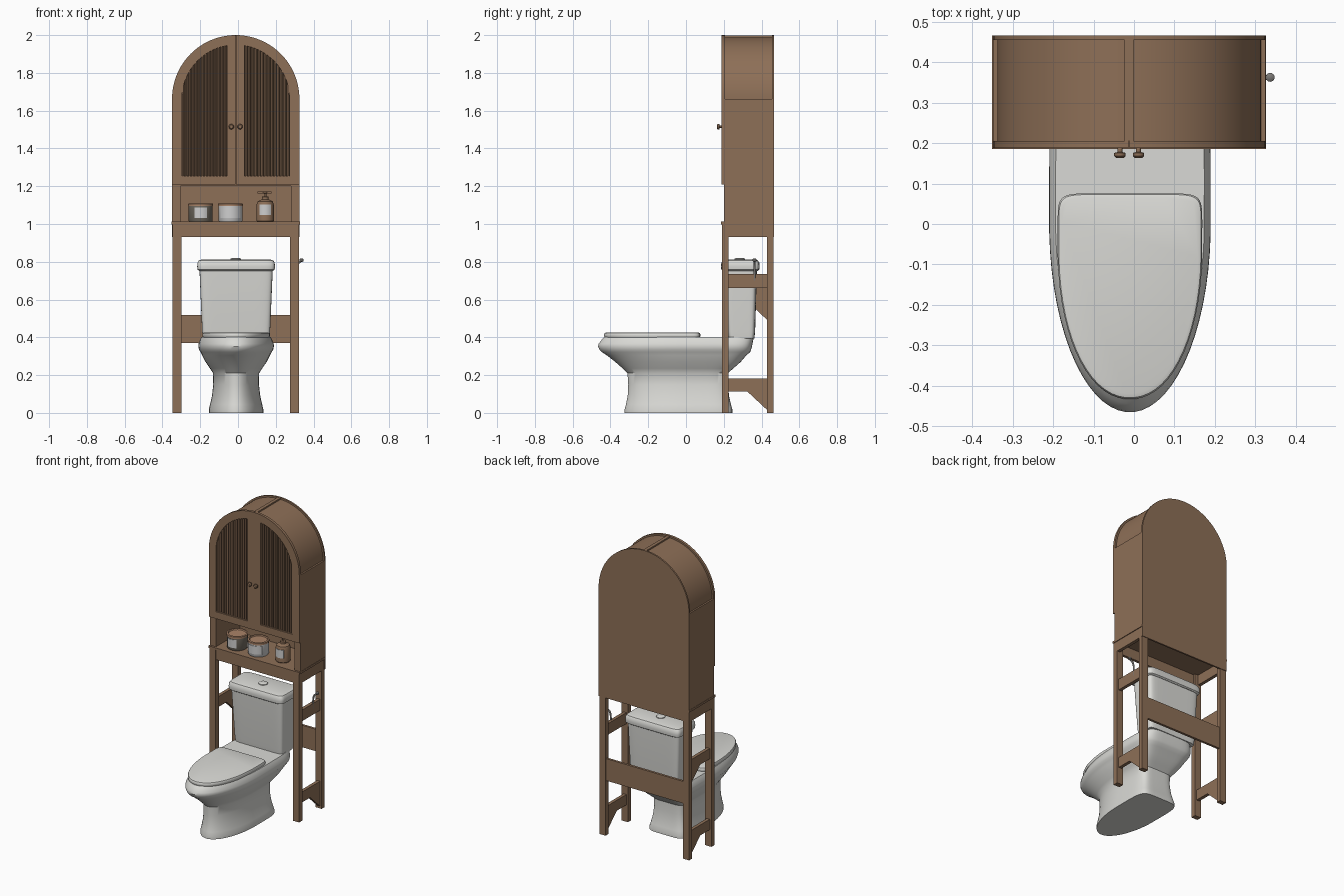
import bpy, bmesh, math
from math import cos, sin, pi, sqrt, radians
from mathutils import Vector

if "Cube" in bpy.data.objects:
    bpy.data.objects.remove(bpy.data.objects["Cube"])

CX = -0.012            # centre line of the furniture
R, SPRING = 0.337, 1.663   # arch radius and spring height


def material(name, rgb):
    m = bpy.data.materials.new(name)
    m.use_nodes = True
    m.diffuse_color = (*rgb, 1)
    m.node_tree.nodes["Principled BSDF"].inputs["Base Color"].default_value = (*rgb, 1)
    return m


WOOD = material("warm wood", (0.27, 0.16, 0.095))
GROOVE = material("dark wood", (0.10, 0.06, 0.035))
CERAMIC = material("white ceramic", (0.70, 0.70, 0.67))
METAL = material("grey metal", (0.20, 0.19, 0.18))
GLASS = material("taupe glass", (0.17, 0.15, 0.12))
PAPER = material("pale label", (0.62, 0.62, 0.62))
TAN = material("tan lid", (0.40, 0.23, 0.14))


def finish(name, bm, mats, smooth=False):
    bmesh.ops.recalc_face_normals(bm, faces=bm.faces)
    me = bpy.data.meshes.new(name)
    bm.to_mesh(me)
    bm.free()
    for m in mats:
        me.materials.append(m)
    ob = bpy.data.objects.new(name, me)
    bpy.context.collection.objects.link(ob)
    if smooth:
        bpy.ops.object.select_all(action="DESELECT")
        ob.select_set(True)
        bpy.context.view_layer.objects.active = ob
        bpy.ops.object.shade_smooth_by_angle(angle=radians(35))
    return ob


def box(name, x, y, z, mat=WOOD):
    bm = bmesh.new()
    bmesh.ops.create_cube(bm, size=1)
    for v in bm.verts:
        v.co = [CX + x[v.co.x > 0], y[v.co.y > 0], z[v.co.z > 0]]
    return finish(name, bm, [mat])


def extrude(bm, faces, vec):
    geo = bmesh.ops.extrude_face_region(bm, geom=faces)["geom"]
    bmesh.ops.translate(bm, vec=vec, verts=[g for g in geo if isinstance(g, bmesh.types.BMVert)])


def prism(name, pts, vec, mat=WOOD, smooth=False):
    bm = bmesh.new()
    f = bm.faces.new([bm.verts.new(p) for p in pts])
    extrude(bm, [f], vec)
    return finish(name, bm, [mat], smooth)


def arch(name, r, z0, y0, y1, n=48):
    pts = [(CX + r, y0, z0)]
    pts += [(CX + r * cos(pi * i / n), y0, SPRING + r * sin(pi * i / n)) for i in range(n + 1)]
    pts.append((CX - r, y0, z0))
    return prism(name, pts, (0, y1 - y0, 0), WOOD, True)


def loft(name, rings, mat, smooth=True):
    bm = bmesh.new()
    rows = [[bm.verts.new(p) for p in ring] for ring in rings]
    n = len(rows[0])
    for a, b in zip(rows, rows[1:]):
        for i in range(n):
            bm.faces.new((a[i], a[(i + 1) % n], b[(i + 1) % n], b[i]))
    bm.faces.new(rows[0])
    bm.faces.new(rows[-1])
    return finish(name, bm, [mat], smooth)


def section(w, front, back, z, mid, nf=2.0, nb=6.0, count=64):
    """Horizontal outline with a rounded nose and a squarer back."""
    pts = []
    for i in range(count):
        t = 2 * pi * (i + 0.5) / count
        c, s = cos(t), sin(t)
        e = 2 / (nb if s > 0 else nf)
        reach = back - mid if s > 0 else mid - front
        pts.append((CX + 0.002 + math.copysign(w * abs(c) ** e, c),
                    mid + math.copysign(reach * abs(s) ** e, s), z))
    return pts


def lathe(name, centre, profile, mat, axis="Z", n=32):
    """profile: list of (radius, distance along the axis)."""
    c = Vector(centre)
    rings = []
    for r, h in profile:
        ring = []
        for i in range(n):
            a, b = r * cos(2 * pi * i / n), r * sin(2 * pi * i / n)
            ring.append(c + Vector((a, b, h) if axis == "Z" else (a, -h, b)))
        rings.append(ring)
    return loft(name, rings, mat)


def label(name, centre, r, z0, z1, half):
    bm = bmesh.new()
    angs = [-pi / 2 + half * (i / 6 - 1) for i in range(13)]
    cols = [[bm.verts.new((centre[0] + r * cos(a), centre[1] + r * sin(a), z)) for z in (z0, z1)] for a in angs]
    for a, b in zip(cols, cols[1:]):
        bm.faces.new((a[0], b[0], b[1], a[1]))
    extrude(bm, bm.faces[:], (0, 0.003, 0))
    finish(name, bm, [PAPER], True)


# Arched cabinet body
arch("cabinet_body", 0.326, 1.2, 0.205, 0.456)
arch("back_panel", R, 0.93, 0.455, 0.466)
box("roof_strip", (-0.011, 0.011), (0.205, 0.456), (1.98, 1.998))

# Doors: frame ring and reeded panel on each side
INNER, LOW, RI = 0.047, 1.255, 0.285
for s, side in ((1, "left"), (-1, "right")):
    n = 24
    lim = math.acos(INNER / RI)
    outer = [(0.001, 1.208), (R, 1.208)] + [
        (max(0.001, R * cos(pi / 2 * i / n)), SPRING + R * sin(pi / 2 * i / n)) for i in range(n + 1)]
    inner = [(INNER, LOW), (RI, LOW)] + [
        (RI * cos(lim * i / n), SPRING + RI * sin(lim * i / n)) for i in range(n + 1)]
    bm = bmesh.new()
    vo, vi = ([bm.verts.new((CX + s * x, 0.188, z)) for x, z in ring] for ring in (outer, inner))
    for i in range(len(vo)):
        j = (i + 1) % len(vo)
        bm.faces.new((vo[i], vo[j], vi[j], vi[i]))
    extrude(bm, bm.faces[:], (0, 0.018, 0))
    finish(side + "_door_frame", bm, [WOOD], True)

    bm = bmesh.new()
    reeds = 14
    step = (RI - INNER) / reeds
    cols = []
    for k in range(reeds * 4 + 1):
        x = INNER + step * k / 4
        y = (0.203, 0.2, 0.194, 0.194)[k % 4]
        top = SPRING + sqrt(max(0, RI * RI - x * x))
        cols.append([bm.verts.new((CX + s * x, y, z)) for z in (LOW, top)])
    for k, (a, b) in enumerate(zip(cols, cols[1:])):
        f = bm.faces.new((a[0], b[0], b[1], a[1]))
        f.material_index = 1 if k % 4 == 0 else 0
    finish(side + "_door_reeds", bm, [WOOD, GROOVE])

    lathe(side + "_door_knob", (CX + s * 0.023, 0.188, 1.515),
          [(0.006, 0), (0.006, 0.01), (0.014, 0.012), (0.014, 0.02), (0.009, 0.025)], WOOD, "Y", 20)

    # Cabinet sides and niche sides
    xs = lambda a, b: tuple(sorted((s * a, s * b)))
    box(side + "_cabinet_side", xs(0.31, R), (0.204, 0.456), (1.2, SPRING))
    box(side + "_niche_side", xs(0.292, R), (0.2, 0.456), (1.0, 1.21))

    # Legs and side rails
    for part, y in (("front", (0.19, 0.224)), ("back", (0.43, 0.462))):
        box(f"{side}_{part}_leg", xs(0.288, 0.334), y, (0, 1.0))
    box(side + "_top_apron", xs(0.312, 0.334), (0.22, 0.435), (0.93, 1.0))
    top_z = 0.735 if s > 0 else 0.66
    braces = [("lower", 0.183, 0.1)]
    if s > 0:
        box("left_upper_rail", xs(0.3, 0.322), (0.22, 0.435), (top_z - 0.075, top_z))
    else:
        braces.append(("upper", top_z, 0.1))
    for part, z, drop in braces:
        pts = [(0.22, z), (0.432, z), (0.432, z - 0.07 - drop), (0.325, z - 0.07), (0.22, z - 0.07)]
        prism(f"{side}_{part}_brace", [(CX + s * 0.3, y, h) for y, h in pts], (s * 0.022, 0, 0))

# Shelf and cross rails
box("shelf", (-0.339, 0.339), (0.186, 0.466), (0.998, 1.012))
box("front_apron", (-0.29, 0.29), (0.192, 0.21), (0.93, 1.0))
box("back_rail", (-0.29, 0.29), (0.442, 0.458), (0.37, 0.518))

# Toilet bowl, from the foot up to the rim
bowl = [(0.144, -0.325, 0.245, 0), (0.144, -0.325, 0.245, 0.02), (0.138, -0.318, 0.238, 0.045),
        (0.128, -0.309, 0.228, 0.09), (0.121, -0.306, 0.222, 0.15), (0.122, -0.31, 0.222, 0.21),
        (0.138, -0.335, 0.25, 0.235), (0.162, -0.375, 0.29, 0.27), (0.18, -0.42, 0.32, 0.305),
        (0.188, -0.446, 0.34, 0.322), (0.197, -0.458, 0.345, 0.335), (0.2, -0.466, 0.35, 0.352),
        (0.199, -0.463, 0.352, 0.366), (0.19, -0.445, 0.357, 0.39), (0.184, -0.435, 0.357, 0.401)]
loft("toilet_bowl", [section(w, f, b, z, 0.0) for w, f, b, z in bowl], CERAMIC)

# Seat lid
lid = [(0.176, -0.43, 0.074, 0.398), (0.179, -0.434, 0.076, 0.405), (0.179, -0.434, 0.076, 0.416),
       (0.176, -0.43, 0.073, 0.423), (0.168, -0.42, 0.066, 0.426)]
loft("seat_lid", [section(w, f, b, z, -0.06, 2.1, 9) for w, f, b, z in lid], CERAMIC)

# Tank, tank lid and flush button
tank = [(0.176, 0.225, 0.362, 0.395), (0.18, 0.22, 0.366, 0.43), (0.194, 0.2, 0.376, 0.76)]
loft("tank", [section(w, f, b, z, 0.29, 9, 9) for w, f, b, z in tank], CERAMIC)
cover = [(0.196, 0.195, 0.38, 0.752), (0.204, 0.187, 0.388, 0.758), (0.206, 0.185, 0.39, 0.775),
         (0.204, 0.187, 0.388, 0.795), (0.197, 0.194, 0.381, 0.807), (0.185, 0.206, 0.369, 0.811)]
loft("tank_lid", [section(w, f, b, z, 0.288, 9, 9) for w, f, b, z in cover], CERAMIC)
lathe("flush_button", (CX, 0.285, 0.81), [(0.028, 0), (0.028, 0.006), (0.022, 0.009)], CERAMIC)

# Jars and pump bottle in the niche
Z = 1.012
jar = [(0.06, 0), (0.064, 0.006), (0.064, 0.085)]
rim = [(0.066, 0.082), (0.066, 0.095), (0.056, 0.097), (0.053, 0.09)]
for name, x, mat, span in (("glass_jar", -0.198, GLASS, 0.55), ("pale_jar", -0.04, PAPER, 1.0)):
    lathe(name, (x, 0.275, Z), jar, mat)
    lathe(name + "_lid", (x, 0.275, Z), rim, TAN)
    label(name + "_label", (x, 0.272, Z), 0.064, Z + 0.02, Z + 0.075, span)
B = (0.144, 0.275, Z)
lathe("pump_bottle", B, [(0.042, 0), (0.046, 0.005), (0.046, 0.09), (0.04, 0.108), (0.018, 0.118),
                         (0.018, 0.132), (0.006, 0.134), (0.006, 0.15), (0.012, 0.151), (0.012, 0.16)], WOOD)
label("pump_bottle_label", (B[0], B[1] - 0.003, Z), 0.046, Z + 0.035, Z + 0.09, 0.7)
box("pump_spout", (0.116, 0.19), (0.269, 0.281), (Z + 0.15, Z + 0.159))

# Bent metal holder on the left rail
curve = bpy.data.curves.new("paper_holder", "CURVE")
curve.dimensions = "3D"
curve.bevel_depth = 0.006
line = curve.splines.new("POLY")
path = [(0.305, 0.7), (0.307, 0.77), (0.315, 0.79), (0.338, 0.808)]
line.points.add(len(path) - 1)
for p, (x, z) in zip(line.points, path):
    p.co = (x, 0.363, z, 1)
curve.materials.append(METAL)
curve.use_fill_caps = True
bpy.context.collection.objects.link(bpy.data.objects.new("paper_holder", curve))
lathe("paper_holder_end", (0.337, 0.363, 0.8), [(0.005, 0), (0.011, 0.004), (0.011, 0.014), (0.005, 0.018)], METAL, n=16)
